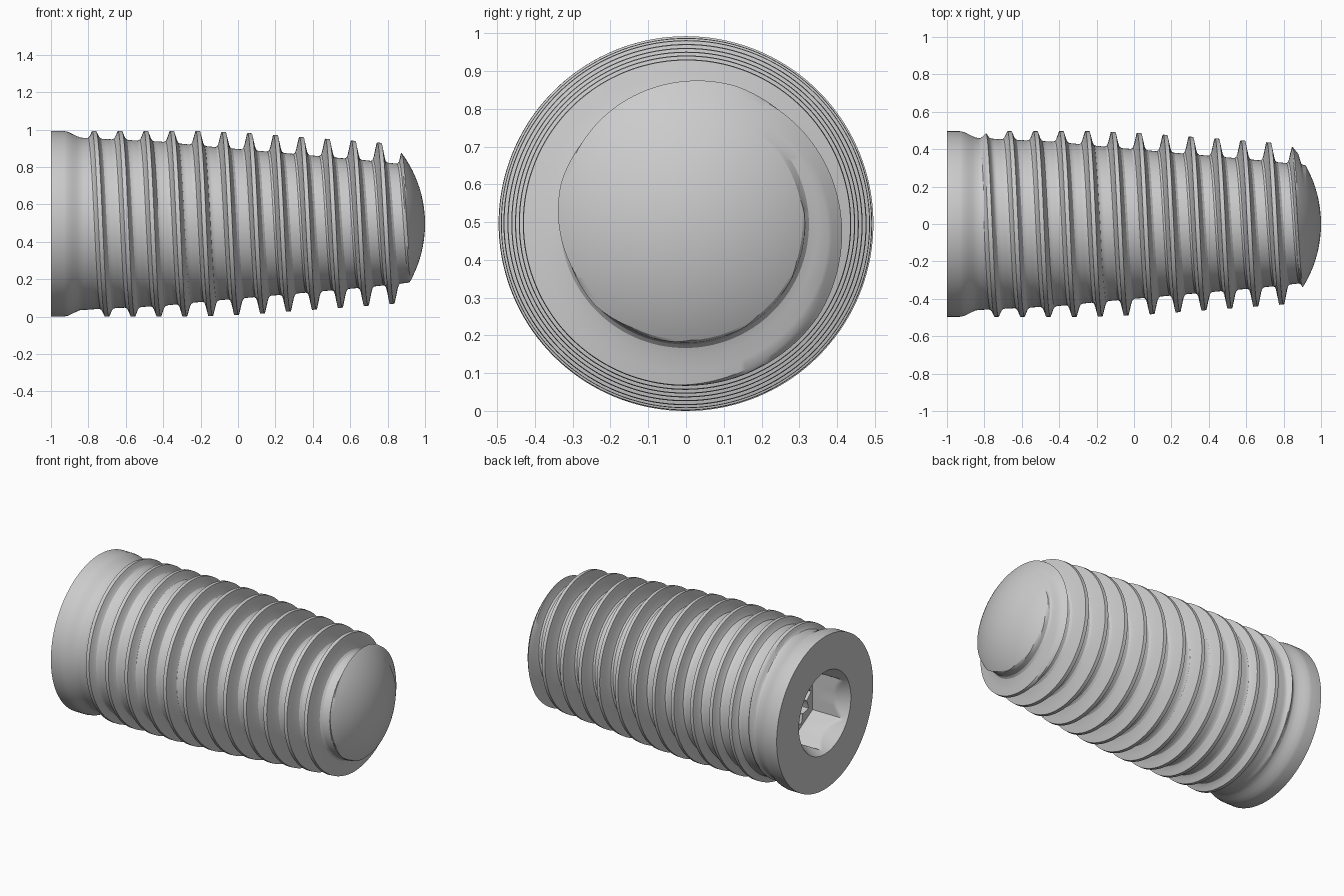
import bpy, bmesh, math

if "Cube" in bpy.data.objects:
    bpy.data.objects.remove(bpy.data.objects["Cube"])

SEG = 144
AXIS_Z = 0.496
PITCH = 0.1386
START, END = -0.83, 0.92
DOME_R = 0.635

metal = bpy.data.materials.new("brushed grey metal")
metal.use_nodes = True
grey = (0.6, 0.6, 0.6, 1)
metal.diffuse_color = grey
metal.node_tree.nodes["Principled BSDF"].inputs["Base Color"].default_value = grey


def interp(points, x):
    """Piecewise linear lookup."""
    if x <= points[0][0]:
        return points[0][1]
    for (xa, ya), (xb, yb) in zip(points, points[1:]):
        if x <= xb:
            return ya + (yb - ya) * (x - xa) / (xb - xa)
    return points[-1][1]


def loft(name, rings):
    """Skin rings around the x axis; each ring maps an angle to (x, radius)."""
    bm = bmesh.new()
    rows = []
    for ring in rings:
        row = []
        for j in range(SEG + 1):
            a = 2 * math.pi * j / SEG
            x, r = ring(a)
            row.append(bm.verts.new((x, -r * math.sin(a), AXIS_Z + r * math.cos(a))))
        rows.append(row)
    for low, high in zip(rows, rows[1:]):
        for j in range(SEG):
            bm.faces.new((low[j], low[j + 1], high[j + 1], high[j]))
    bmesh.ops.remove_doubles(bm, verts=bm.verts, dist=0.0003)
    mesh = bpy.data.meshes.new(name)
    bm.to_mesh(mesh)
    bm.free()
    mesh.materials.append(metal)
    obj = bpy.data.objects.new(name, mesh)
    bpy.context.collection.objects.link(obj)
    bpy.ops.object.select_all(action="DESELECT")
    obj.select_set(True)
    bpy.context.view_layer.objects.active = obj
    bpy.ops.object.shade_smooth_by_angle(angle=math.radians(30))


def circle(x, r):
    return lambda a: (x, r)


def polygon_radius(a, apothem, sides):
    step = 2 * math.pi / sides
    return apothem / math.cos((a % step) - step / 2)


def dome_radius(x):
    """Radius of the rounded tip; constant behind the sphere's centre."""
    return math.sqrt(max(0, DOME_R ** 2 - max(0, x - 1 + DOME_R) ** 2))


# Threaded body: tapered core with a helical ridge, trimmed by the rounded tip
core = [(-0.83, 0.46), (-0.7, 0.453), (-0.42, 0.44), (-0.3, 0.428), (-0.15, 0.413),
        (0, 0.4), (0.4, 0.365), (0.68, 0.34), (0.92, 0.314)]
crest = [(-0.2, 0.496), (0.06, 0.485), (0.34, 0.464), (0.62, 0.444), (0.83, 0.428), (1, 0.41)]
ridge = [(-0.045, 0), (-0.034, 0.08), (-0.026, 0.3), (-0.012, 1),
         (0.01, 1), (0.024, 0.3), (0.032, 0.08), (0.043, 0)]
offsets = [p[0] for p in ridge] + [-0.019, 0, 0.017, 0.055, 0.067, 0.08]


def thread_ring(turn, offset):
    def ring(a):
        x = -0.63 + PITCH * (turn + a / (2 * math.pi)) + offset
        x = min(max(x, START), END)
        fade = min(max((x + 0.825) / 0.05, 0), 1)
        fade = fade * fade * (3 - 2 * fade)
        low = interp(core, x)
        r = low + (interp(crest, x) - low) * interp(ridge, offset) * fade
        return x, min(r, dome_radius(x))
    return ring


loft("threaded_body", [thread_ring(n, t) for n in range(-4, 14) for t in sorted(offsets)])

# Rounded tip
tip_x = [1 - (1 - END) * math.cos(math.pi / 2 * k / 12) ** 2 for k in range(12, -1, -1)]
loft("rounded_tip", [circle(x, dome_radius(x)) for x in sorted(tip_x)])

# Smooth collar with its flat end ring
collar = [(-1, 0.267), (-1, 0.496), (-0.93, 0.496), (-0.91, 0.492), (-0.885, 0.48),
          (-0.86, 0.468), (-0.845, 0.462), (START, 0.46)]
loft("collar", [circle(x, r) for x, r in collar])


# Hexagonal socket with a conical lead-in
def hex_ring(x, cone):
    return lambda a: (x, max(cone, polygon_radius(a, 0.216, 6)))


# Twelve-pointed recess below the hexagon
def star_ring(x):
    def ring(a):
        phase = (a * 12 / (2 * math.pi)) % 1
        return x, 0.16 + 0.04 * abs(2 * phase - 1)
    return ring


socket = [circle(-0.35, 0), circle(-0.35, 0.13), circle(-0.55, 0.13),
          star_ring(-0.55), star_ring(-0.76), hex_ring(-0.76, 0)]
socket += [hex_ring(-0.91 - 0.09 * k / 8, 0.215 + 0.052 * k / 8) for k in range(9)]
loft("drive_socket", socket)
